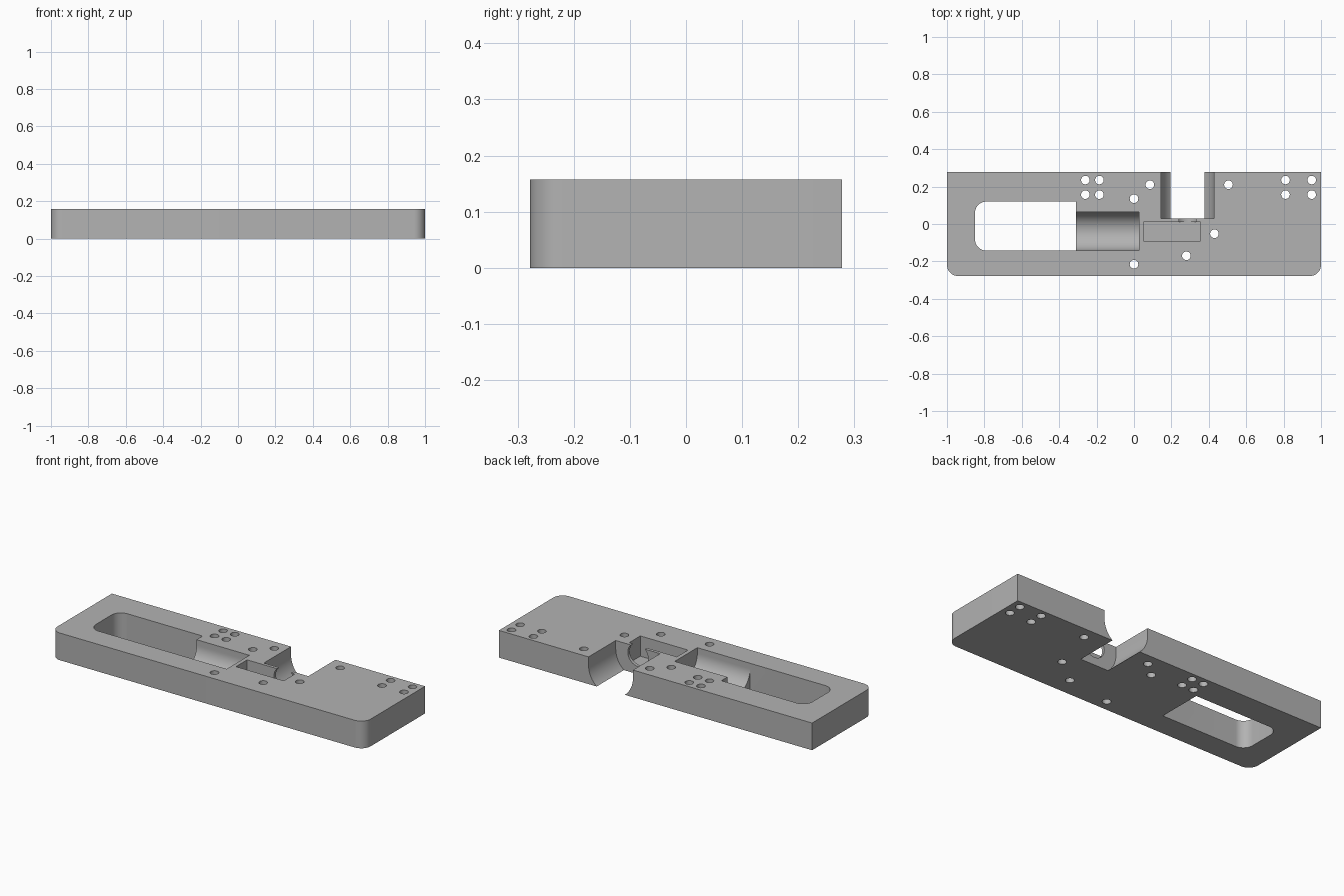
import bpy, bmesh, math
from mathutils import Vector

if "Cube" in bpy.data.objects:
    bpy.data.objects.remove(bpy.data.objects["Cube"], do_unlink=True)

HEIGHT = 0.157


def arc(cx, cy, r, start, end, steps=12):
    """Points along an arc, angles in degrees."""
    angles = [math.radians(start + (end - start) * i / steps) for i in range(steps + 1)]
    return [(cx + r * math.cos(a), cy + r * math.sin(a)) for a in angles]


def prism(name, profile, low, high, axis="z"):
    """Extrude a closed profile along an axis."""
    place = {"x": lambda u, v, w: (w, u, v),
             "y": lambda u, v, w: (u, w, v),
             "z": lambda u, v, w: (u, v, w)}[axis]
    bm = bmesh.new()
    face = bm.faces.new([bm.verts.new(place(u, v, low)) for u, v in profile])
    top = bmesh.ops.extrude_face_region(bm, geom=[face])["geom"]
    shift = Vector(place(0, 0, high - low))
    bmesh.ops.translate(bm, vec=shift, verts=[g for g in top if isinstance(g, bmesh.types.BMVert)])
    bmesh.ops.recalc_face_normals(bm, faces=bm.faces)
    mesh = bpy.data.meshes.new(name)
    bm.to_mesh(mesh)
    bm.free()
    obj = bpy.data.objects.new(name, mesh)
    bpy.context.collection.objects.link(obj)
    return obj


def rect(x0, y0, x1, y1):
    return [(x0, y0), (x1, y0), (x1, y1), (x0, y1)]


def trough(centre, z, r):
    """Round-bottomed channel section, open at the top."""
    return arc(centre, z, r, 180, 360, 32) + [(centre + r, 0.3), (centre - r, 0.3)]


# Base plate with rounded front corners
plate = prism("base_plate", arc(-0.94, -0.218, 0.06, 180, 270) + arc(0.94, -0.218, 0.06, 270, 360)
              + [(1, 0.278), (-1, 0.278)], 0, HEIGHT)

# Long slot, round channel, back notch, pocket and round passage
cutters = [
    prism("slot_cutter", arc(-0.79, 0.06, 0.06, 90, 180) + arc(-0.79, -0.082, 0.06, 180, 270)
          + [(-0.31, -0.142), (-0.31, 0.12)], -0.1, 0.3),
    prism("channel_cutter", trough(-0.0385, 0.125, 0.1035), -0.4, 0.027, "x"),
    prism("notch_cutter", trough(0.286, 0.11, 0.142), 0.03, 0.4, "y"),
    prism("pocket_cutter", rect(0.05, -0.09, 0.355, 0.012), 0.04, 0.3),
    prism("passage_cutter", arc(0.286, 0.11, 0.065, 0, 348.75, 31), -0.01, 0.1, "y"),
]

# Screw holes: two groups of four, then singles
holes = [(x, y) for x in (-0.26, -0.185, 0.81, 0.95) for y in (0.157, 0.235)]
holes += [(0, 0.135), (0.085, 0.21), (0.505, 0.21), (0.43, -0.052), (0.28, -0.17), (0, -0.215)]
for x, y in holes:
    cutters.append(prism("hole_cutter", arc(x, y, 0.023, 0, 345, 23), -0.1, 0.3))

bpy.context.view_layer.objects.active = plate
for cutter in cutters:
    mod = plate.modifiers.new("cut", "BOOLEAN")
    mod.operation = "DIFFERENCE"
    mod.solver = "EXACT"
    mod.object = cutter
    bpy.ops.object.modifier_apply(modifier=mod.name)
    bpy.data.objects.remove(cutter, do_unlink=True)

# Plain grey finish
grey = bpy.data.materials.new("plain_grey")
grey.use_nodes = True
colour = (0.45, 0.45, 0.45, 1)
grey.diffuse_color = colour
grey.node_tree.nodes["Principled BSDF"].inputs["Base Color"].default_value = colour
plate.data.materials.clear()
plate.data.materials.append(grey)

bpy.ops.object.select_all(action="DESELECT")
plate.select_set(True)
bpy.ops.object.shade_smooth_by_angle(angle=math.radians(30))
